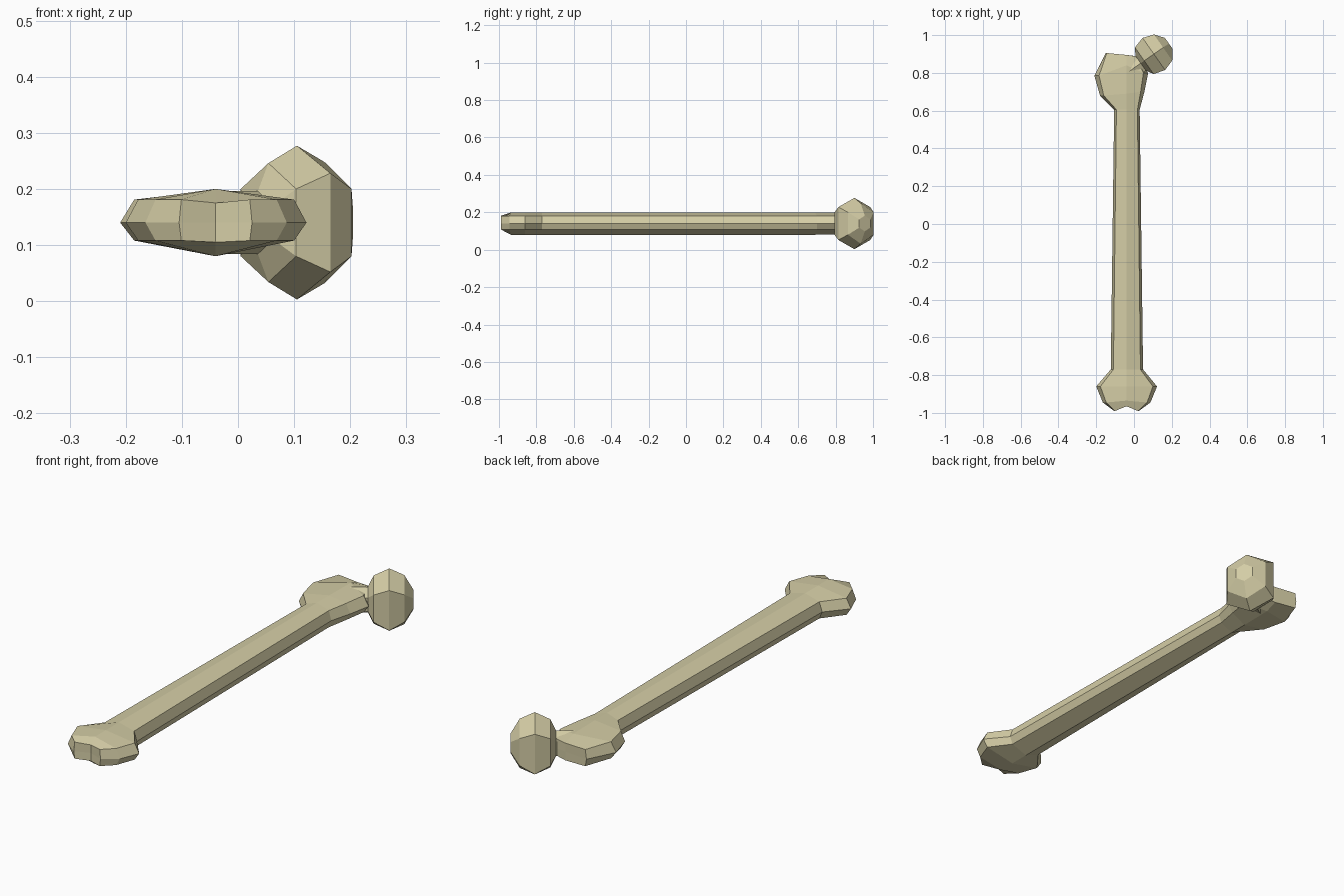
import bpy, bmesh, math
from mathutils import Vector

if "Cube" in bpy.data.objects:
    bpy.data.objects.remove(bpy.data.objects["Cube"])

MID = 0.14   # height of the bone's centre plane
CX = -0.04   # x of the shaft axis

ivory = bpy.data.materials.new("aged ivory")
ivory.diffuse_color = (0.66, 0.61, 0.38, 1)
ivory.use_nodes = True
ivory.node_tree.nodes["Principled BSDF"].inputs["Base Color"].default_value = ivory.diffuse_color


def finish(name, bm):
    bmesh.ops.recalc_face_normals(bm, faces=bm.faces)
    me = bpy.data.meshes.new(name)
    bm.to_mesh(me)
    bm.free()
    me.materials.append(ivory)
    ob = bpy.data.objects.new(name, me)
    bpy.context.collection.objects.link(ob)


def bridge(bm, a, b):
    n = len(a)
    for i in range(n):
        bm.faces.new((a[i], a[(i + 1) % n], b[(i + 1) % n], b[i]))


# Shaft with both knobbly ends: left x, left y, centre y, right x, right y, inset, centre half height
stations = [
    (-0.105, -0.99, -0.965, 0.025, -0.99, 0.004, 0.035),
    (-0.165, -0.945, -0.935, 0.087, -0.945, 0.018, 0.06),
    (-0.20, -0.86, -0.86, 0.122, -0.86, 0.022, 0.06),
    (-0.123, -0.77, -0.77, 0.048, -0.77, 0.014, 0.06),
    (-0.105, 0.605, 0.605, 0.03, 0.605, 0.012, 0.06),
    (-0.18, 0.68, 0.69, 0.055, 0.70, 0.02, 0.06),
    (-0.21, 0.785, 0.84, 0.075, 0.80, 0.025, 0.058),
    (-0.15, 0.905, 0.895, 0.015, 0.888, 0.006, 0.038),
]
bm = bmesh.new()
rings = []
for lx, ly, cy, rx, ry, d, h in stations:
    pts = [(CX, cy, MID + h), (rx - d, ry, MID + 0.041), (rx, ry, MID),
           (rx - d, ry, MID - 0.032), (CX, cy, MID - h),
           (lx + d, ly, MID - 0.032), (lx, ly, MID), (lx + d, ly, MID + 0.041)]
    rings.append([bm.verts.new(p) for p in pts])
for a, b in zip(rings, rings[1:]):
    bridge(bm, a, b)
# end caps, each split around a central vertex so the end can be grooved
for ring, s in ((rings[0], stations[0]), (rings[-1], stations[-1])):
    c = bm.verts.new((CX, s[2], MID))
    for i in (0, 2, 4, 6):
        bm.faces.new((ring[i], ring[i + 1], ring[(i + 2) % 8], c))
finish("shaft", bm)

# Ball head and neck: six-sided rings along a slanted axis
ang = math.radians(35)
axis = Vector((math.cos(ang), math.sin(ang), 0))
side = Vector((math.sin(ang), -math.cos(ang), 0))
centre = Vector((0.105, 0.9, MID))
# distance along axis, side half width, shoulder height, peak height
profile = [(-0.17, 0.055, 0.035, 0.056), (-0.085, 0.048, 0.03, 0.056),
           (-0.062, 0.086, 0.06, 0.106), (0, 0.104, 0.088, 0.137),
           (0.06, 0.084, 0.06, 0.108), (0.097, 0.036, 0.022, 0.042)]
bm = bmesh.new()
rings = []
for t, p, zs, zp in profile:
    ring = []
    for u, z in ((0, zp), (p, zs), (p, -zs), (0, -zp), (-p, -zs), (-p, zs)):
        ring.append(bm.verts.new(centre + axis * t + side * u + Vector((0, 0, z))))
    rings.append(ring)
for a, b in zip(rings, rings[1:]):
    bridge(bm, a, b)
bm.faces.new(rings[0])
bm.faces.new(rings[-1])
finish("ball_head", bm)
